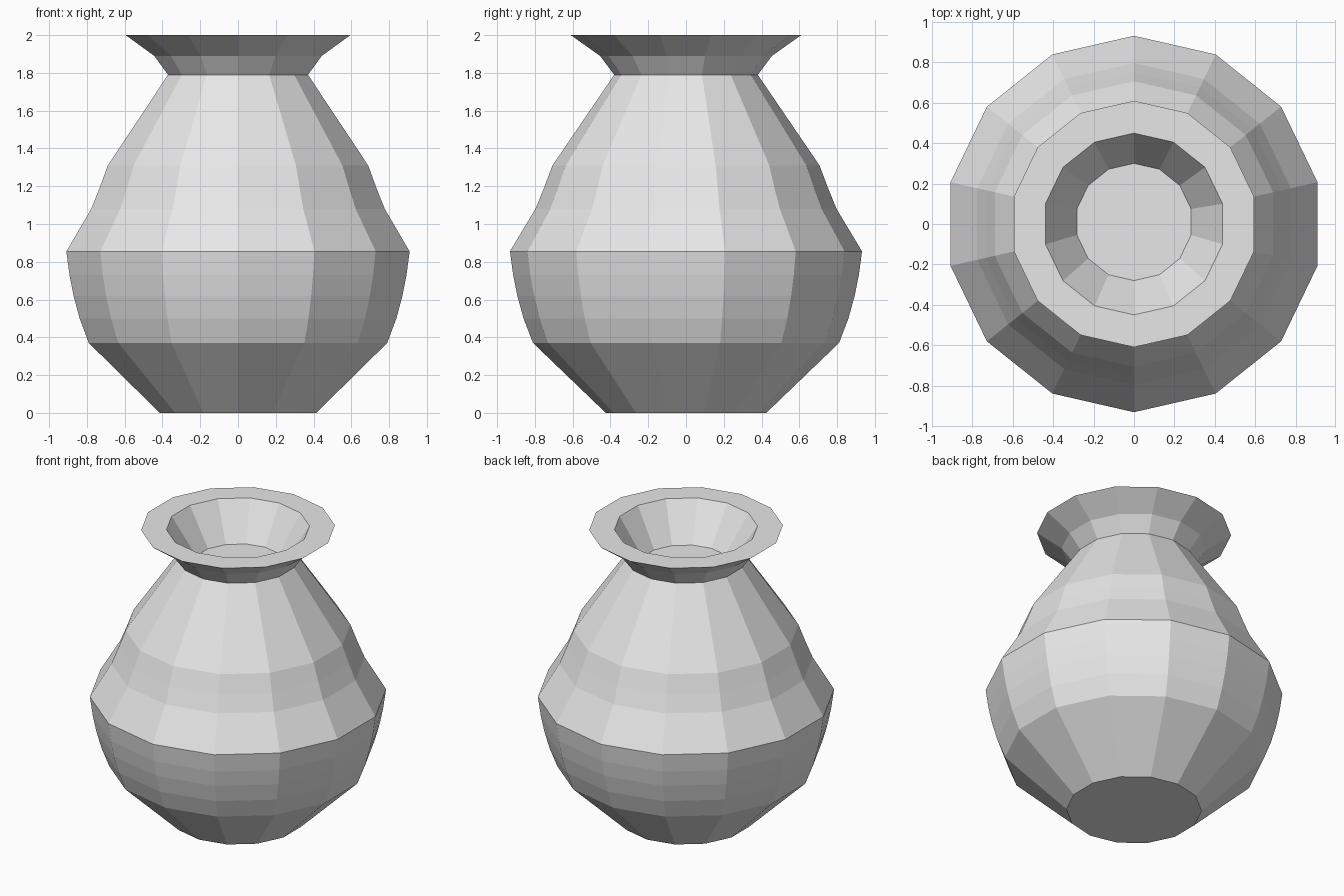
import bpy
import bmesh
from math import cos, sin, tau

SIDES = 14

cube = bpy.data.objects.get("Cube")
if cube:
    bpy.data.objects.remove(cube, do_unlink=True)

# Plain clay colour
clay = bpy.data.materials.new("clay_grey")
clay.use_nodes = True
colour = (0.8, 0.8, 0.8, 1)
clay.diffuse_color = colour
clay.node_tree.nodes["Principled BSDF"].inputs["Base Color"].default_value = colour

# Radius and height, from the base up the outside and down into the mouth
foot = [(0.425, 0), (0.81, 0.37)]
belly = [(0.86, 0.5), (0.893, 0.62), (0.915, 0.73), (0.932, 0.855)]
shoulder = [(0.797, 1.08), (0.752, 1.19), (0.707, 1.31), (0.38, 1.79)]
rim = [(0.455, 1.89), (0.61, 2)]
mouth = [(0.45, 2), (0.29, 1.75)]
profile = foot + belly + shoulder + rim + mouth


def add_ring(bm, radius, height, shift=0):
    """Add one ring of vertices with a corner on the y axis."""
    angles = [tau * (i / SIDES + 0.25) for i in range(SIDES)]
    return [bm.verts.new((radius * cos(a), radius * sin(a) + shift, height))
            for a in angles]


# Faceted vase: rings joined by quads, closed by the base and the mouth floor
bm = bmesh.new()
rings = [add_ring(bm, r, z, 0.01 if (r, z) == mouth[-1] else 0)
         for r, z in profile]
for low, high in zip(rings, rings[1:]):
    for i in range(SIDES):
        j = (i + 1) % SIDES
        bm.faces.new((low[i], low[j], high[j], high[i]))
bm.faces.new(list(reversed(rings[0])))
bm.faces.new(rings[-1])
bmesh.ops.recalc_face_normals(bm, faces=bm.faces)

mesh = bpy.data.meshes.new("vase")
bm.to_mesh(mesh)
bm.free()
mesh.materials.append(clay)
vase = bpy.data.objects.new("vase", mesh)
bpy.context.collection.objects.link(vase)
